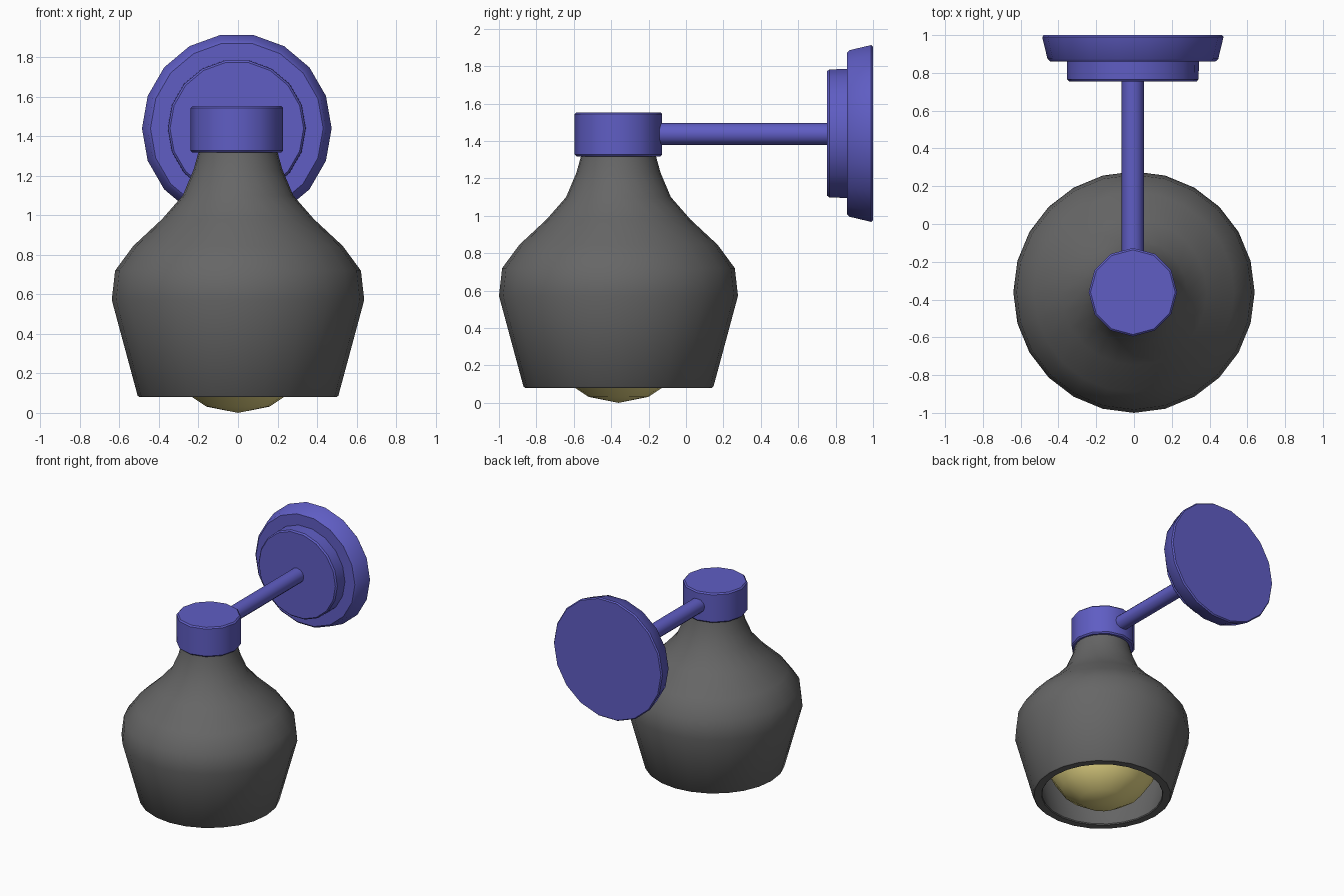
import bpy
import bmesh
from math import radians, pi, cos, sin
from mathutils import Matrix

cube = bpy.data.objects.get("Cube")
if cube:
    bpy.data.objects.remove(cube, do_unlink=True)


def material(name, rgb):
    mat = bpy.data.materials.new(name)
    mat.use_nodes = True
    colour = (*rgb, 1)
    mat.diffuse_color = colour
    mat.node_tree.nodes["Principled BSDF"].inputs["Base Color"].default_value = colour
    return mat


blue = material("violet blue", (0.115, 0.11, 0.55))
grey = material("dark grey", (0.133, 0.133, 0.133))
yellow = material("pale yellow", (0.8, 0.69, 0.24))


def finish(name, bm, mat, angle):
    bmesh.ops.recalc_face_normals(bm, faces=bm.faces)
    mesh = bpy.data.meshes.new(name)
    bm.to_mesh(mesh)
    bm.free()
    mesh.materials.append(mat)
    obj = bpy.data.objects.new(name, mesh)
    bpy.context.collection.objects.link(obj)
    bpy.ops.object.select_all(action='DESELECT')
    obj.select_set(True)
    bpy.context.view_layer.objects.active = obj
    bpy.ops.object.shade_smooth_by_angle(angle=radians(angle))


def lathe(name, profile, sides, origin, mat, along_y=False):
    """Turn (radius, height) points round an axis; cap both ends."""
    bm = bmesh.new()
    rings = []
    for r, h in profile:
        rings.append([bm.verts.new((r * cos(2 * pi * i / sides),
                                    r * sin(2 * pi * i / sides), h))
                      for i in range(sides)])
    for a, b in zip(rings, rings[1:]):
        for i in range(sides):
            j = (i + 1) % sides
            bm.faces.new((a[i], a[j], b[j], b[i]))
    bm.faces.new(rings[0])
    bm.faces.new(rings[-1])
    turn = Matrix.Rotation(radians(-90), 4, 'X') if along_y else Matrix()
    bm.transform(Matrix.Translation(origin) @ turn)
    finish(name, bm, mat, 38)


LAMP_Y = -0.361
ARM_Z = 1.44
ARM_X = -0.006

# Hollow shade: outer wall from the neck to the rim, then back up inside
outer = [(0.195, 1.36), (0.2, 1.32), (0.225, 1.23), (0.28, 1.1), (0.385, 0.98),
         (0.53, 0.845), (0.622, 0.72), (0.639, 0.572), (0.508, 0.087), (0.5, 0.08)]
inner = [(0.445, 0.08), (0.44, 0.087), (0.572, 0.58), (0.556, 0.69),
         (0.485, 0.795), (0.34, 0.93), (0.225, 1.06), (0.16, 1.21), (0.135, 1.32)]
lathe("shade", outer + inner, 24, (0, LAMP_Y, 0), grey)

# Bulb
bm = bmesh.new()
bmesh.ops.create_uvsphere(bm, u_segments=16, v_segments=8, radius=0.42,
                          matrix=Matrix.Translation((0, LAMP_Y, 0.42)))
finish("bulb", bm, yellow, 60)

# Cap over the neck
lathe("neck_cap", [(0.224, 1.317), (0.234, 1.327), (0.234, 1.543), (0.224, 1.553)],
      12, (ARM_X, LAMP_Y, 0), blue)

# Arm between the cap and the wall mount
lathe("arm", [(0.059, -0.2), (0.059, 0.78)], 12, (ARM_X, 0, ARM_Z - 0.003), blue, along_y=True)

# Stepped wall mount
lathe("mount_disc", [(0.338, 0.755), (0.348, 0.766), (0.35, 0.88)],
      18, (ARM_X, 0, ARM_Z), blue, along_y=True)
lathe("wall_plate", [(0.437, 0.86), (0.452, 0.874), (0.48, 0.99), (0.472, 1.0)],
      18, (ARM_X, 0, ARM_Z), blue, along_y=True)
